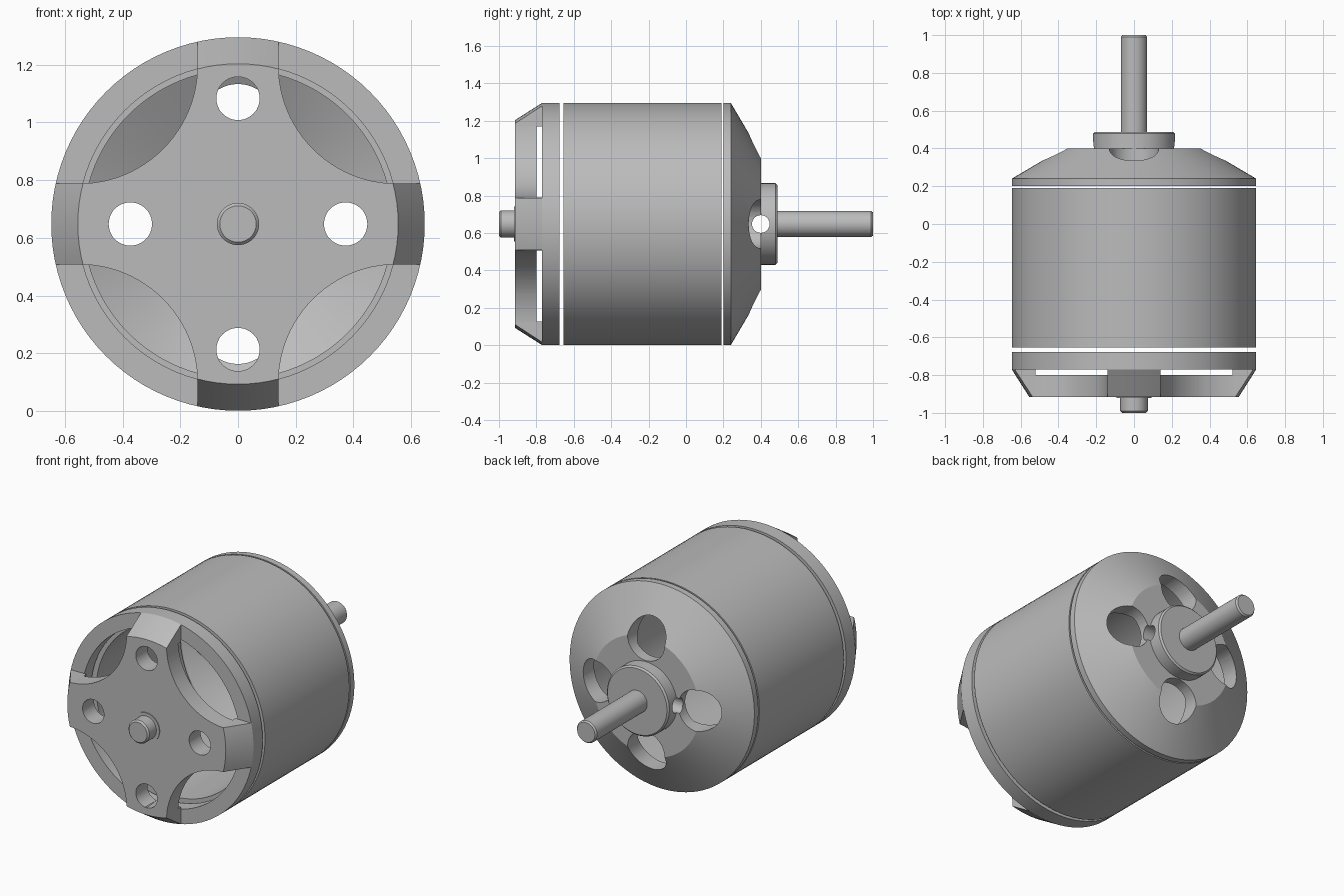
import bpy, bmesh
from math import sin, cos, pi
from mathutils import Matrix, Vector

cube = bpy.data.objects.get("Cube")
if cube:
    bpy.data.objects.remove(cube, do_unlink=True)

R = 0.647          # outer radius of the body
AXIS_Z = 0.648     # height of the motor axis
SIDES = 96

metal = bpy.data.materials.new("grey metal")
metal.use_nodes = True
metal.diffuse_color = (0.5, 0.5, 0.5, 1)
metal.node_tree.nodes["Principled BSDF"].inputs["Base Color"].default_value = (0.5, 0.5, 0.5, 1)


def finish(name, bm):
    bmesh.ops.recalc_face_normals(bm, faces=bm.faces)
    mesh = bpy.data.meshes.new(name)
    bm.to_mesh(mesh)
    bm.free()
    mesh.materials.append(metal)
    obj = bpy.data.objects.new(name, mesh)
    bpy.context.collection.objects.link(obj)
    return obj


def lathe(name, profile):
    """Revolve a closed (radius, y) profile about the motor axis."""
    bm = bmesh.new()
    rings = []
    for i in range(SIDES):
        a = 2 * pi * i / SIDES
        rings.append([bm.verts.new((r * cos(a), y, AXIS_Z + r * sin(a))) for r, y in profile])
    for i in range(SIDES):
        p, q = rings[i], rings[(i + 1) % SIDES]
        for j in range(len(profile)):
            k = (j + 1) % len(profile)
            bm.faces.new((p[j], p[k], q[k], q[j]))
    bmesh.ops.remove_doubles(bm, verts=bm.verts, dist=1e-5)
    return finish(name, bm)


def rod(x, y, z, radius, length, axis):
    """Round cutter along X or Y."""
    bm = bmesh.new()
    turn = Matrix.Rotation(pi / 2, 4, "Y" if axis == "X" else "X")
    bmesh.ops.create_cone(bm, cap_ends=True, segments=48, radius1=radius, radius2=radius,
                          depth=length, matrix=Matrix.Translation((x, y, z)) @ turn)
    return finish("cutter", bm)


def scallop(turn):
    """Corner cutter with one large rounded inner corner."""
    edge, fillet, far = 0.14, 0.41, 0.9
    c = edge + fillet
    pts = [(far, far), (edge, far)]
    for i in range(25):
        a = pi + pi / 2 * i / 24
        pts.append((c + fillet * cos(a), c + fillet * sin(a)))
    pts.append((far, edge))
    bm = bmesh.new()
    face = bm.faces.new([bm.verts.new((x, -1.0, z)) for x, z in pts])
    new = bmesh.ops.extrude_face_region(bm, geom=[face])["geom"]
    bmesh.ops.translate(bm, vec=(0, 0.4, 0), verts=[v for v in new if isinstance(v, bmesh.types.BMVert)])
    bmesh.ops.rotate(bm, verts=bm.verts, cent=(0, 0, 0), matrix=Matrix.Rotation(turn, 3, "Y"))
    bmesh.ops.translate(bm, vec=(0, 0, AXIS_Z), verts=bm.verts)
    return finish("cutter", bm)


def cut(obj, cutters):
    bpy.context.view_layer.objects.active = obj
    for c in cutters:
        mod = obj.modifiers.new("cut", "BOOLEAN")
        mod.operation = "DIFFERENCE"
        mod.solver = "EXACT"
        mod.object = c
        bpy.ops.object.modifier_apply(modifier=mod.name)
        bpy.data.objects.remove(c, do_unlink=True)


# Front mount: four-armed plate with bevelled arm ends
mount = lathe("front_mount", [(0, -0.915), (0.555, -0.915), (R, -0.77), (0.54, -0.77),
                              (0.54, -0.80), (0, -0.80)])
cut(mount, [scallop(i * pi / 2) for i in range(4)])
holes = []
for s in (-1, 1):
    holes.append(rod(s * 0.373, -0.86, AXIS_Z, 0.075, 0.3, "Y"))
    holes.append(rod(0, -0.86, AXIS_Z + s * 0.435, 0.075, 0.3, "Y"))
cut(mount, holes)

# Ring behind the mount, and the hollow casing
ring = lathe("front_ring", [(0.555, -0.77), (R, -0.77), (R, -0.677), (0.555, -0.677)])
casing = lathe("casing", [(0.535, -0.654), (R, -0.654), (R, 0.19), (0.535, 0.19)])

# Rear bell: hollow cone with hub, four vents and a cross hole for the set screw
bell = lathe("rear_bell", [(0, 0.488), (0.208, 0.488), (0.218, 0.478), (0.218, 0.40), (0.375, 0.40),
                           (R, 0.24), (R, 0.20), (0.535, 0.20), (0.30, 0.33), (0, 0.33)])
vents = []
for i in range(4):
    a = i * pi / 2
    vents.append(rod(0.355 * cos(a), 0.35, AXIS_Z + 0.355 * sin(a), 0.13, 0.5, "Y"))
cut(bell, vents + [rod(0, 0.40, AXIS_Z, 0.047, 0.8, "X")])

# Shaft ends and bearing lip
rear_shaft = lathe("rear_shaft", [(0, 0.46), (0.07, 0.46), (0.07, 0.99), (0.062, 1.0), (0, 1.0)])
front_shaft = lathe("front_shaft", [(0, -0.85), (0.073, -0.85), (0.073, -0.99), (0.063, -1.0), (0, -1.0)])
lip = lathe("bearing_lip", [(0.05, -0.90), (0.093, -0.90), (0.093, -0.92), (0.05, -0.92)])

# Smooth round surfaces, crisp edges
for obj in (mount, ring, casing, bell, rear_shaft, front_shaft, lip):
    bpy.ops.object.select_all(action="DESELECT")
    obj.select_set(True)
    bpy.context.view_layer.objects.active = obj
    bpy.ops.object.shade_smooth_by_angle(angle=pi / 9)
